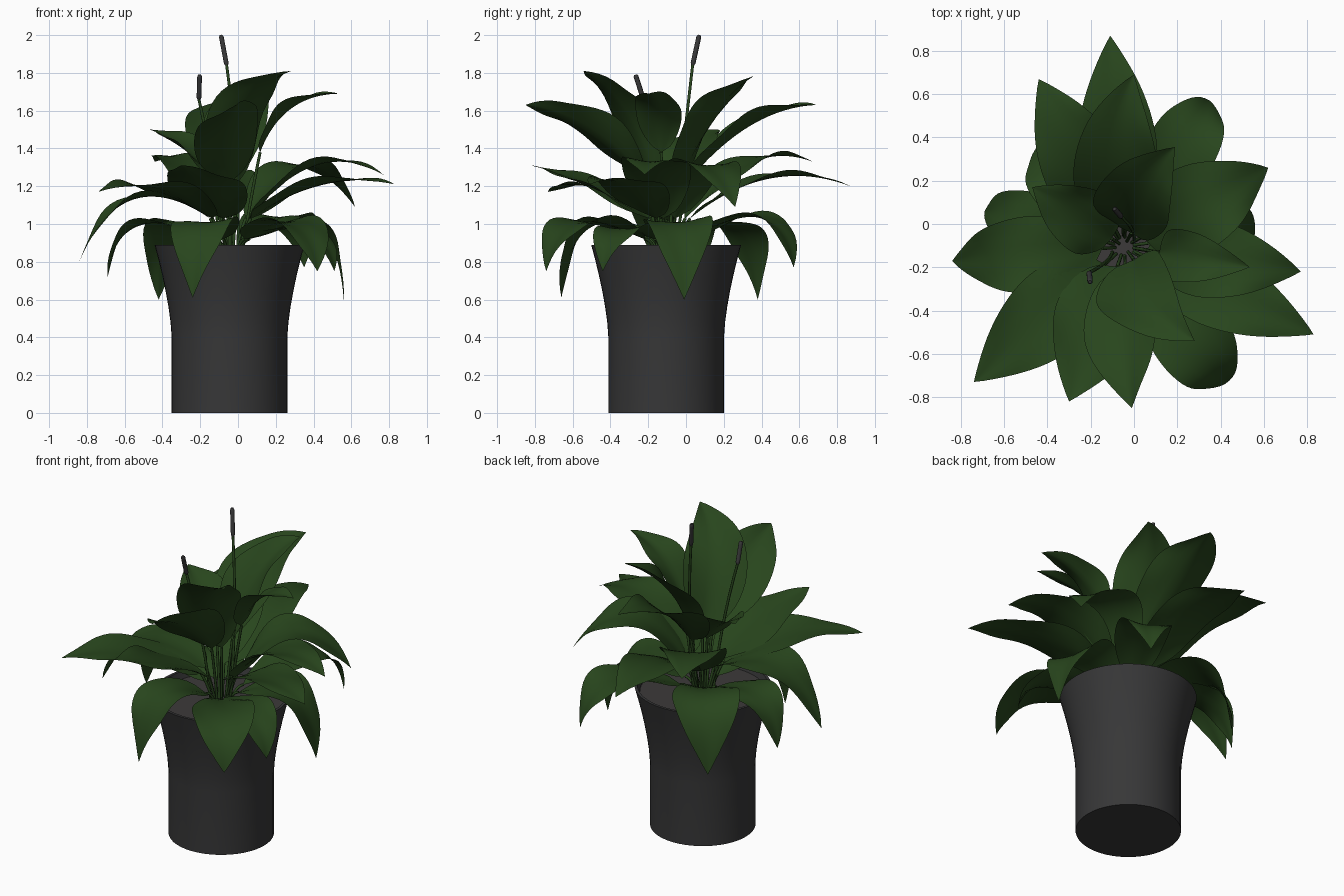
import bpy, bmesh, math
from mathutils import Vector as V

if "Cube" in bpy.data.objects:
    bpy.data.objects.remove(bpy.data.objects["Cube"])

def material(name, c):
    m = bpy.data.materials.new(name)
    m.diffuse_color = (*c, 1)
    m.use_nodes = True
    m.node_tree.nodes["Principled BSDF"].inputs["Base Color"].default_value = m.diffuse_color
    return m

GREEN = material("leaf green", (0.021, 0.060, 0.012))
GREY = material("dark grey", (0.038, 0.038, 0.039))
SOIL = material("soil grey", (0.045, 0.042, 0.042))
UP = V((0, 0, 1))
CENTRE = V((-0.045, -0.105, 0))

def make(name, verts, faces, mat, angle=60):
    me = bpy.data.meshes.new(name)
    me.from_pydata([tuple(v) for v in verts], [], faces)
    me.materials.append(mat)
    ob = bpy.data.objects.new(name, me)
    bpy.context.collection.objects.link(ob)
    bm = bmesh.new()
    bm.from_mesh(me)
    bmesh.ops.recalc_face_normals(bm, faces=bm.faces)
    bm.to_mesh(me)
    bm.free()
    me.shade_smooth()
    me.set_sharp_from_angle(angle=math.radians(angle))
    return ob

def grid_faces(rows, cols, wrap=False):
    f = []
    for i in range(rows - 1):
        for j in range(cols if wrap else cols - 1):
            k = (j + 1) % cols
            f.append((i*cols + j, i*cols + k, (i+1)*cols + k, (i+1)*cols + j))
    return f

def lathe(name, profile, mat, n=48):
    verts = [CENTRE + V((r*math.cos(math.tau*j/n), r*math.sin(math.tau*j/n), z))
             for r, z in profile for j in range(n)]
    faces = grid_faces(len(profile), n, True)
    faces += [tuple(range(n)), tuple(range((len(profile)-1)*n, len(profile)*n))]
    return make(name, verts, faces, mat, 35)

def bezier(a, m, b, t):
    c = 2*m - (a + b)/2          # curve passes through m at the middle
    return a*(1-t)**2 + c*2*t*(1-t) + b*t*t

def direction(a, m, b, t):
    return (bezier(a, m, b, t + .01) - bezier(a, m, b, t - .01)).normalized()

def tube(name, a, m, b, r, mat, rows=9, n=8, taper=1.0):
    verts = []
    for i in range(rows):
        t = i/(rows-1)
        d = direction(a, m, b, t)
        u = d.cross(V((0.3, 1, 0))).normalized()
        w = d.cross(u)
        rr = r*(taper if i in (0, rows-1) else 1)
        verts += [bezier(a, m, b, t) + (u*math.cos(math.tau*j/n) + w*math.sin(math.tau*j/n))*rr
                  for j in range(n)]
    faces = grid_faces(rows, n, True)
    faces += [tuple(range(n)), tuple(range((rows-1)*n, rows*n))]
    return make(name, verts, faces, mat)

def leaf(name, a, m, b, width, tilt, cup, rows=23, cols=9):
    flat = V((b.x-a.x, b.y-a.y, 0)).normalized()
    side0 = (flat.cross(UP) + UP*tilt).normalized()
    verts = []
    for i in range(rows):
        t = i/(rows-1)
        d = direction(a, m, b, t)
        side = (side0 - d*side0.dot(d)).normalized()
        nor = side.cross(d)
        # broad blade with a narrow drip tip
        half = width/2*max(math.sin(math.pi*t**0.75), 0.0)**0.8*(1 - 0.3*t**9) + 0.003*(1-t)
        for j in range(cols):
            s = 2*j/(cols-1) - 1
            wave = 0.015*s*s*math.sin(10*t + 2*s + 7*a.x)*min(1, half*8)
            lift = half*cup*abs(s)**1.3 + wave
            verts.append(bezier(a, m, b, t) + side*half*s + nor*lift)
    make(name, verts, grid_faces(rows, cols), GREEN, 80)
    # stalk from soil to blade base
    root = CENTRE.lerp(V((a.x, a.y, 0)), 0.4) + UP*0.84
    tube(name + "_stalk", root, root.lerp(a, 0.5) + UP*0.02, a, 0.008, GREEN)

# Pot with flared wall: straight to 0.4, then an easing curve to the rim
flare = [(0.306 + 0.091*(k/6)**1.5, 0.4 + 0.49*k/6) for k in range(7)]
lathe("pot", [(0.306, 0)] + flare + [(0.38, 0.89), (0.365, 0.83)], GREY)
lathe("soil", [(0.366, 0.82), (0.366, 0.85)], SOIL)

def tier(name, start, base_z, middle, cup, tips):
    """Leaves radiate from the centre; each is tip x, y, z, arch height, width."""
    for i, (x, y, z, arch, width) in enumerate(tips):
        tip = V((x, y, 0))
        steep = z > 1.6 and x < 0.3
        front = steep and y < -0.8
        short = width < 0.25                       # small leaf on a long stalk
        a = CENTRE.lerp(tip, 0.28 if short else start) + UP*(1.38 if short else base_z)
        m = CENTRE.lerp(tip, 0.64 if name.startswith("middle") and z < 1 else middle) + UP*arch
        # steep upright leaves lean sideways at the middle
        lean = 0.01 if front else 0.10 if steep and y < 0 else 0.06 if steep else 0
        m -= V((lean, 0, 0))
        leaf(f"{name}_{i+1}", a, m, tip + UP*z, width, -0.55 if front else 0, cup)

tier("upper_leaf", 0.14, 1.22, 0.56, 0.3, [
    (0, .69, 1.63, 1.52, .39), (.28, -.54, 1.81, 1.6, .37), (.535, -.2, 1.69, 1.61, .24),
    (.19, .355, 1.78, 1.58, .36), (-.47, .17, 1.5, 1.4, .3), (-.01, -.85, 1.63, 1.49, .38)])
tier("middle_leaf", 0.13, 1.03, 0.56, 0.12, [
    (-.11, .87, 1.2, 1.24, .36), (-.44, .67, 1.33, 1.32, .38), (-.3, -.82, 1.31, 1.2, .41),
    (-.74, -.73, 1.17, 1.19, .39), (-.84, -.17, .8, 1.13, .35), (.83, -.51, 1.21, 1.21, .35),
    (.77, -.22, 1.26, 1.31, .36), (.62, .26, 1.09, 1.31, .4)])
tier("lower_leaf", 0.18, 0.92, 0.76, 0.12, [
    (.35, .57, .77, 1.03, .32), (.42, -.74, .75, 1, .36), (.56, -.01, .6, .98, .36),
    (-.24, -.66, .61, .98, .34), (-.69, .06, .72, .99, .28), (-.42, .38, .6, .97, .39),
    (.51, -.44, .75, .96, .26)])

# Flower spikes on thin stems
def flower(n, root, joint, end):
    r, s, e = V(root), V(joint), V(end)
    tube(f"flower_stem_{n}", r, r.lerp(s, 0.5) + V((0.02, 0, 0)), s, 0.008, GREEN)
    tube(f"flower_spike_{n}", s, (s+e)/2, e, 0.013, GREY, 16, 10, 0.6)

flower(1, (0, -.08, .84), (-.06, .035, 1.84), (-.09, .07, 2))
flower(2, (-.1, -.13, .84), (-.207, -.225, 1.66), (-.203, -.268, 1.79))
